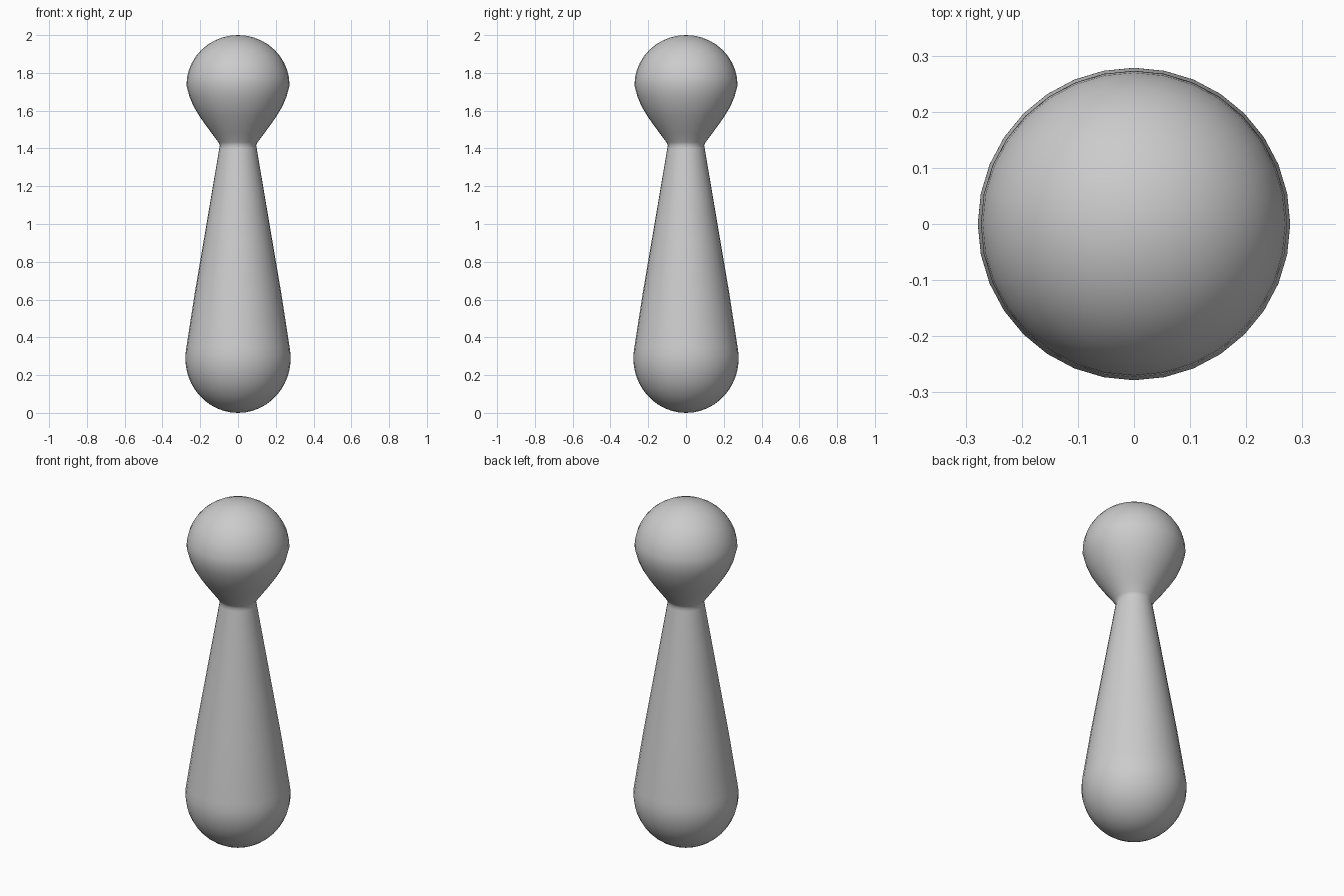
import bpy, bmesh, math

cube = bpy.data.objects.get("Cube")
if cube:
    bpy.data.objects.remove(cube, do_unlink=True)

SEGMENTS = 32

grey = bpy.data.materials.new("plain grey")
grey.use_nodes = True
colour = (0.6, 0.6, 0.6, 1)
grey.diffuse_color = colour
grey.node_tree.nodes["Principled BSDF"].inputs["Base Color"].default_value = colour


def arc(centre, radius, height, start, end, steps):
    """Elliptical (radius, z) points between two elevation angles in degrees."""
    points = []
    for i in range(steps + 1):
        a = math.radians(start + (end - start) * i / steps)
        points.append((max(radius * math.cos(a), 0), centre + height * math.sin(a)))
    return points


def lathe(name, profile):
    """Spin a (radius, z) profile around the z axis."""
    bm = bmesh.new()
    verts = [bm.verts.new((r, 0, z)) for r, z in profile]
    edges = [bm.edges.new(pair) for pair in zip(verts, verts[1:])]
    bmesh.ops.spin(bm, geom=verts + edges, cent=(0, 0, 0), axis=(0, 0, 1),
                   angle=math.tau, steps=SEGMENTS)
    bmesh.ops.remove_doubles(bm, verts=bm.verts, dist=0.0001)
    bmesh.ops.recalc_face_normals(bm, faces=bm.faces)
    for face in bm.faces:
        face.smooth = True
    mesh = bpy.data.meshes.new(name)
    bm.to_mesh(mesh)
    bm.free()
    mesh.materials.append(grey)
    obj = bpy.data.objects.new(name, mesh)
    bpy.context.collection.objects.link(obj)
    return obj


# Rounded base, long tapering body, narrow neck and bulb-shaped head in one skin
base = arc(0.29, 0.279, 0.29, -90, 12, 13)
taper = [(0.228, 0.64), (0.182, 0.91), (0.138, 1.17), (0.099, 1.40)]
neck = [(0.096, 1.418), (0.104, 1.433)]
bulb = [(0.135, 1.475), (0.170, 1.522), (0.205, 1.572), (0.235, 1.622), (0.258, 1.677)]
crown = arc(1.735, 0.273, 0.265, 0, 90, 10)
lathe("skittle_body", base + taper + neck + bulb + crown)
